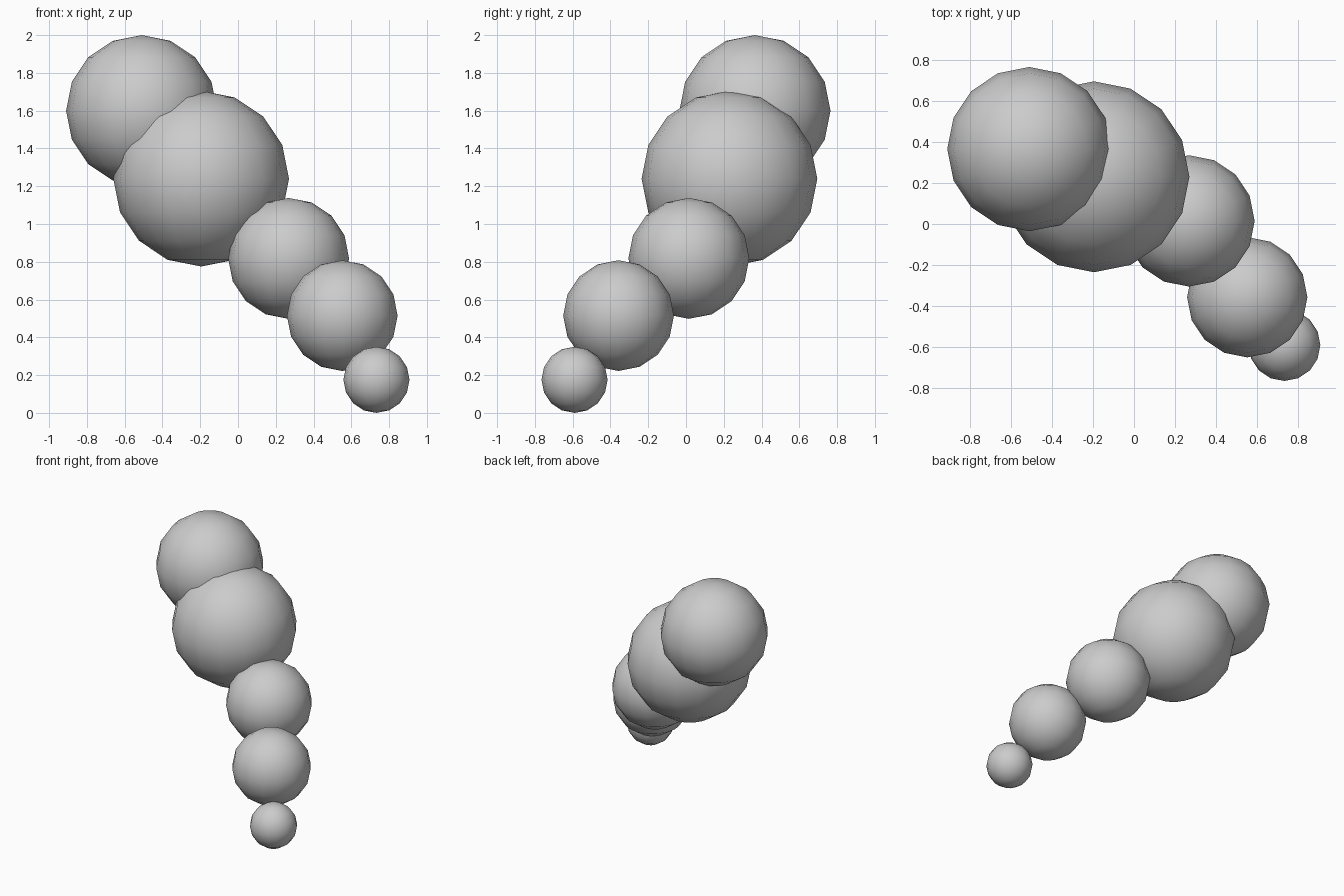
import bpy

if "Cube" in bpy.data.objects:
    bpy.data.objects.remove(bpy.data.objects["Cube"])

# Tapering chain of overlapping balls: name, centre, radius
BALLS = [
    ("end_ball", (-0.51, 0.365, 1.60), 0.40),
    ("largest_ball", (-0.195, 0.23, 1.24), 0.465),
    ("middle_ball", (0.268, 0.015, 0.818), 0.32),
    ("lower_ball", (0.552, -0.357, 0.515), 0.293),
    ("tip_ball", (0.733, -0.59, 0.175), 0.175),
]


def ball(name, centre, radius):
    bpy.ops.mesh.primitive_uv_sphere_add(
        segments=16, ring_count=8, radius=radius, location=centre)
    obj = bpy.context.object
    obj.name = name
    bpy.ops.object.shade_smooth()
    return obj


for name, centre, radius in BALLS:
    ball(name, centre, radius)
